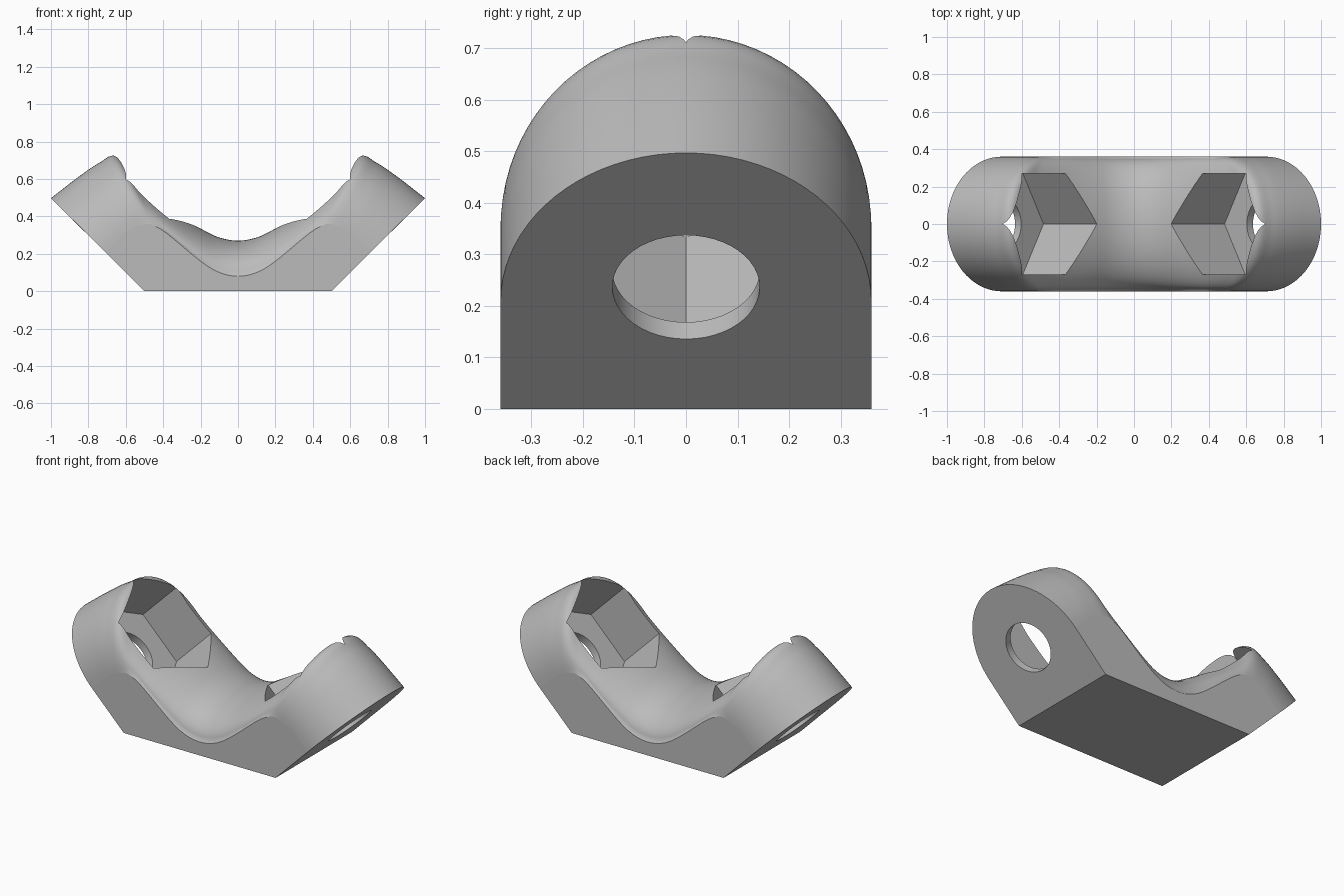
import bpy, bmesh, math
from mathutils import Vector, Matrix

if "Cube" in bpy.data.objects:
    bpy.data.objects.remove(bpy.data.objects["Cube"], do_unlink=True)

grey = bpy.data.materials.new("plain grey")
grey.use_nodes = True
colour = (0.5, 0.5, 0.5, 1)
grey.diffuse_color = colour
grey.node_tree.nodes["Principled BSDF"].inputs["Base Color"].default_value = colour

HALF = 0.36      # half of the width
ARC = 40         # steps over the domed top
STEPS = 6        # rings between guide points

# Guide points (x, z): edge of the flat side, ridge of the domed top, base line
side = [(.707, .207), (.66, .26), (.6, .315), (.5, .358), (.44, .345),
        (.37, .3), (.2, .16), (.1, .1), (0, .08)]
ridge = [(1, .497), (.85, .613), (.74, .687), (.65, .722), (.54, .595),
         (.37, .44), (.2, .335), (.1, .287), (0, .27)]
base = [(x, 0) for x in (.5, .46, .42, .38, .32, .25, .16, .08, 0)]


def smooth_path(points):
    """Mirror the half path in x and run a smooth curve through it."""
    pts = [Vector(p) for p in points]
    pts += [Vector((-p.x, p.y)) for p in reversed(pts[:-1])]
    pts = [2 * pts[0] - pts[1]] + pts + [2 * pts[-1] - pts[-2]]
    out = []
    for a, b, c, d in zip(pts, pts[1:], pts[2:], pts[3:]):
        for k in range(STEPS):
            t = k / STEPS
            out.append(b + (c - a) * t / 2 + (a - 2.5 * b + 2 * c - d / 2) * t ** 2
                       + (3 * b - a - 3 * c + d) * t ** 3 / 2)
    return out + [pts[-2]]


def make_object(name, bm):
    mesh = bpy.data.meshes.new(name)
    bmesh.ops.recalc_face_normals(bm, faces=bm.faces)
    bm.to_mesh(mesh)
    bm.free()
    mesh.materials.append(grey)
    obj = bpy.data.objects.new(name, mesh)
    bpy.context.collection.objects.link(obj)
    return obj


# Body: domed cross-sections lofted from one slanted end to the other
bm = bmesh.new()
rings = []
for s, r, b in zip(smooth_path(side), smooth_path(ridge), smooth_path(base)):
    inset = 0.01 * min(1, max(0, (0.52 - abs(s.x)) / 0.1))
    ring = [(b.x, -HALF, b.y), (s.x, -HALF, s.y)]
    for k in range(1, ARC):
        a = math.pi * k / ARC
        p = s + (r - s) * math.sin(a)
        ring.append((p.x, -(HALF - inset) * math.cos(a), p.y))
    ring += [(s.x, HALF, s.y), (b.x, HALF, b.y)]
    rings.append([bm.verts.new(v) for v in ring])
for one, two in zip(rings, rings[1:]):
    n = len(one)
    for i in range(n):
        j = (i + 1) % n
        bm.faces.new((one[i], one[j], two[j], two[i]))
bm.faces.new(rings[0])
bm.faces.new(rings[-1])
body = make_object("clamp_body", bm)


def cutter(name, start, end, radius, sides):
    """Prism along the right bolt axis, measured inward from the slanted end."""
    bm = bmesh.new()
    bmesh.ops.create_cone(bm, cap_ends=True, segments=sides, radius1=radius,
                          radius2=radius, depth=end - start)
    axis = Vector((1, 0, 1)).normalized()
    slope = Vector((-1, 0, 1)).normalized()
    across = slope.cross(axis)
    turn = Matrix((across, slope, axis)).transposed().to_4x4()
    centre = Vector((-0.737, 0, 0.237)) + axis * (start + end) / 2
    bm.transform(Matrix.Translation(centre) @ turn)
    obj = make_object(name, bm)
    obj.hide_render = True
    return obj


# Six-sided nut pocket and bolt hole in the right arm
tools = [cutter("nut_pocket_cutter", 0.046, 0.62, 0.312, 6),
         cutter("bolt_hole_cutter", -0.1, 0.2, 0.143, 48)]
for tool in tools:
    cut = body.modifiers.new(tool.name, "BOOLEAN")
    cut.operation = "DIFFERENCE"
    cut.solver = "MANIFOLD"
    cut.object = tool
bpy.context.view_layer.update()
cut_mesh = bpy.data.meshes.new_from_object(
    body.evaluated_get(bpy.context.evaluated_depsgraph_get()))
body.modifiers.clear()
for tool in tools:
    bpy.data.objects.remove(tool, do_unlink=True)

# Keep the finished right half and mirror it to the left
bm = bmesh.new()
bm.from_mesh(cut_mesh)
bmesh.ops.bisect_plane(bm, geom=bm.verts[:] + bm.edges[:] + bm.faces[:], dist=0.0001,
                       plane_co=(0, 0, 0), plane_no=(1, 0, 0), clear_outer=True)
bmesh.ops.mirror(bm, geom=bm.verts[:] + bm.edges[:] + bm.faces[:],
                 axis="X", merge_dist=0.0002)
bmesh.ops.recalc_face_normals(bm, faces=bm.faces)
bm.to_mesh(cut_mesh)
bm.free()
body.data = cut_mesh

# Smooth dome, flat sides
bpy.ops.object.select_all(action="DESELECT")
body.select_set(True)
bpy.context.view_layer.objects.active = body
bpy.ops.object.shade_smooth_by_angle(angle=math.radians(30))
for face in body.data.polygons:
    if abs(face.normal.y) > 0.9999:
        face.use_smooth = False
